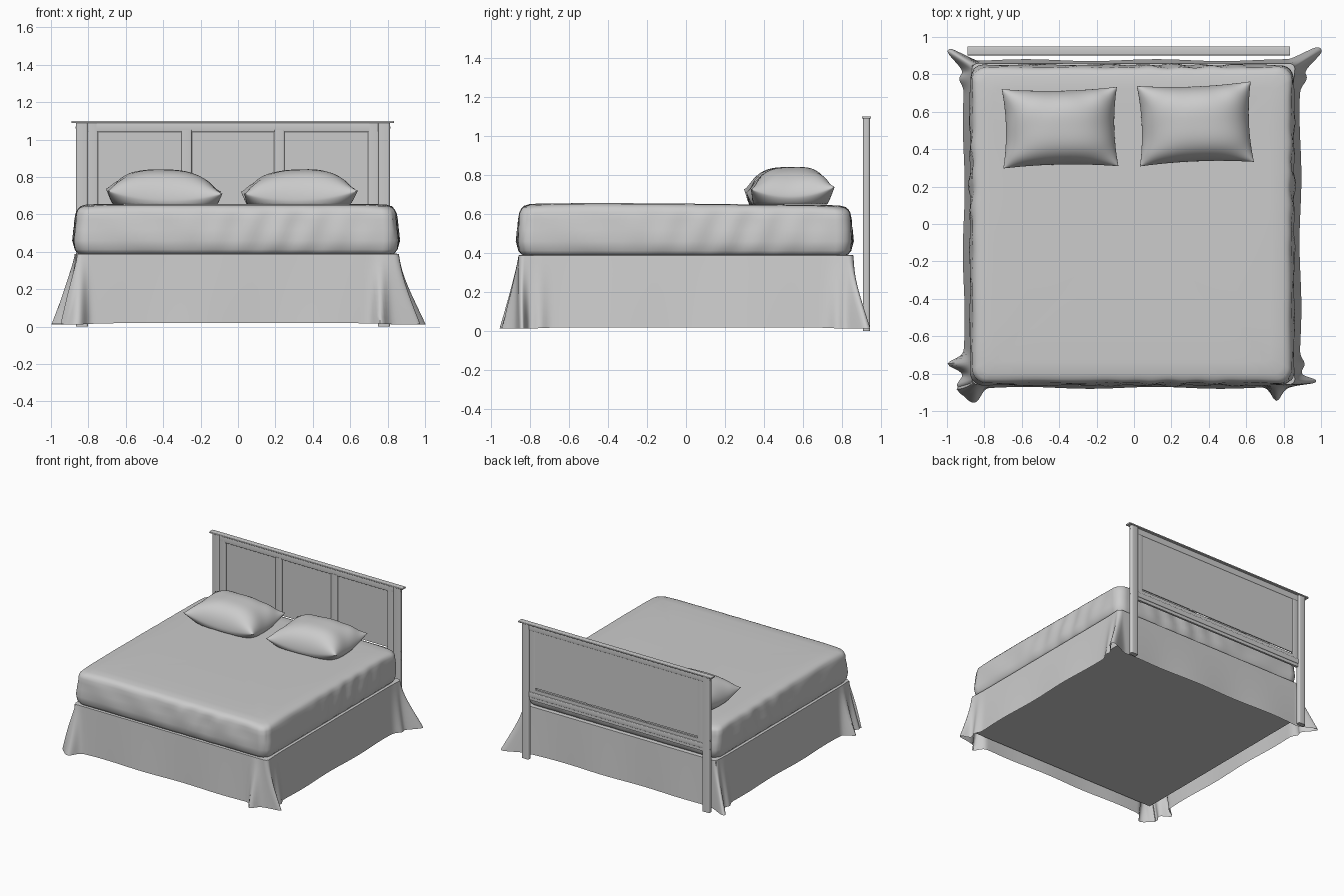
import bpy, bmesh, math
from math import sin, cos, exp, pi
from mathutils import Vector

cube = bpy.data.objects.get("Cube")
if cube:
    bpy.data.objects.remove(cube, do_unlink=True)

grey = bpy.data.materials.new("soft grey")
grey.use_nodes = True
grey.diffuse_color = (0.6, 0.6, 0.6, 1)
grey.node_tree.nodes["Principled BSDF"].inputs["Base Color"].default_value = (0.6, 0.6, 0.6, 1)


def finish(name, bm, smooth=40):
    bmesh.ops.recalc_face_normals(bm, faces=bm.faces)
    mesh = bpy.data.meshes.new(name)
    bm.to_mesh(mesh)
    bm.free()
    mesh.materials.append(grey)
    ob = bpy.data.objects.new(name, mesh)
    bpy.context.collection.objects.link(ob)
    bpy.ops.object.select_all(action='DESELECT')
    ob.select_set(True)
    bpy.context.view_layer.objects.active = ob
    bpy.ops.object.shade_smooth_by_angle(angle=math.radians(smooth))


def box(name, x0, x1, y0, y1, z0, z1, round_axis=None, bevel=0.0):
    """A box whose edges along one axis may be rounded."""
    bm = bmesh.new()
    bmesh.ops.create_cube(bm, size=1)
    for v in bm.verts:
        v.co = ((x0 + x1) / 2 + v.co.x * (x1 - x0),
                (y0 + y1) / 2 + v.co.y * (y1 - y0),
                (z0 + z1) / 2 + v.co.z * (z1 - z0))
    if bevel:
        def along(e):
            d = e.verts[0].co - e.verts[1].co
            return abs(d[round_axis]) > 0.99 * d.length
        bmesh.ops.bevel(bm, geom=[e for e in bm.edges if along(e)], offset=bevel,
                        segments=4, profile=0.5, affect='EDGES')
    finish(name, bm)


def rounded_ring(hx, hy, r, n=90, arc=12):
    """Points and normals around a rounded rectangle, denser near corners."""
    out = []
    signs = [(1, 1), (-1, 1), (-1, -1), (1, -1)]
    centres = [Vector((sx * (hx - r), sy * (hy - r))) for sx, sy in signs]
    for k, c in enumerate(centres):
        for i in range(arc + 1):
            a = k * pi / 2 + pi / 2 * i / arc
            nrm = Vector((cos(a), sin(a)))
            out.append((c + nrm * r, nrm))
        end = centres[(k + 1) % 4]
        for i in range(1, n):
            out.append((c.lerp(end, (1 - cos(pi * i / n)) / 2) + nrm * r, nrm))
    return out


def loft(name, rings, smooth=40, closed=True):
    bm = bmesh.new()
    loops = [[bm.verts.new(p) for p in ring] for ring in rings]
    for a, b in zip(loops, loops[1:]):
        for i in range(len(a)):
            j = (i + 1) % len(a)
            bm.faces.new((a[i], a[j], b[j], b[i]))
    bm.faces.new(loops[0])
    if closed:
        bm.faces.new(loops[-1])
    finish(name, bm, smooth)


def bump(x, centre, width, power=2):
    return exp(-abs((x - centre) / width) ** power)


# Mattress: rounded slab with slanting creases and drooping corners
def mattress_ring(z, inset, crease):
    pts = []
    for p, n in rounded_ring(0.86 - inset, 0.85 - inset, max(0.075 - inset * 0.5, 0.02)):
        s = p.x if abs(n.y) > 0.7 else p.y
        wave = sin(38 * s - 14 * z) * bump(s, 0.25, 0.35) + 0.5 * sin(17 * s + 20 * z + 1)
        q = p + n * wave * 0.006 * crease
        d = Vector((0.86 - abs(p.x), 0.85 - abs(p.y))).length
        top = max(z - 0.6, 0) * 20
        lift = top * (0.003 * sin(3 * p.y + 2.5) - 0.003 * p.y - 0.012 * bump(d, 0, 0.13))
        pts.append((q.x - 0.01, q.y - 0.006, z + lift))
    return pts


profile = [(0.386, 0.035, 0), (0.392, 0.015, 0.2), (0.412, 0, 0.6), (0.46, -0.008, 1),
           (0.52, -0.004, 1), (0.57, 0.002, 1), (0.605, 0.006, 0.7), (0.626, 0.014, 0.4),
           (0.64, 0.028, 0.2), (0.648, 0.055, 0), (0.651, 0.12, 0), (0.651, 0.3, 0),
           (0.651, 0.6, 0)]
loft("mattress", [mattress_ring(*p) for p in profile], 60)


# Bed skirt: open hanging cloth that flares into folds at the corners
def skirt_ring(t):
    pts = []
    f = t ** 1.2
    for p, n in rounded_ring(0.863 + 0.037 * t, 0.858 + 0.018 * t, 0.03):
        sx, sy = math.copysign(1, p.x), math.copysign(1, p.y)
        d = Vector((0.9 - abs(p.x), 0.878 - abs(p.y))).length
        on_front = abs(n.y) > 0.7
        if sy > 0:
            # Back corners: one broad knob with a softer side fold
            q = p + Vector((0.105 * sx, 0.068)) * f * bump(d, 0, 0.05, 4)
            q += n * f * 0.03 * bump(d, 0.1, 0.04) * (not on_front)
        else:
            # Front corners: a front fold, a corner fold and a side fold
            place = 0.13 if sx > 0 else 0.06
            reach = 0.075 if on_front else (0.025 if sx > 0 else 0.085)
            q = p + n * f * reach * bump(d, place if on_front else 0.13, 0.035)
            out = Vector((0.085, 0.02)) if sx > 0 else Vector((-0.045, -0.005))
            q += out * f * bump(d, 0, 0.055, 3)
        q += n * f * 0.005 * sin(9 * (p.x - p.y) + 2)
        pts.append((q.x - 0.01 * (1 - bump(d, 0, 0.1)), q.y,
                    0.388 - 0.37 * t - 0.006 * f * bump(d, 0.05, 0.1)))
    return pts


top = [(x * 0.985, y * 0.985, 0.39) for x, y, z in skirt_ring(0)]
loft("bed_skirt", [top] + [skirt_ring(i / 10) for i in range(11)], 50, closed=False)
box("bed_base", -0.866, 0.846, -0.851, 0.851, 0.1, 0.38)


# Pillows: domed cushions with pinched edges and drawn-out corners
def pillow(name, cx, cy, hx, hy, turn, lean):
    n = 36
    bm = bmesh.new()
    for side in (1, -1):
        grid = []
        for i in range(n + 1):
            row = []
            for j in range(n + 1):
                u, v = sin(pi / 2 * (2 * i / n - 1)), sin(pi / 2 * (2 * j / n - 1))
                x = u * hx * (1 - 0.06 * (1 - v * v) * u * u)
                y = v * hy * (1 - 0.07 * (1 - u * u) * v * v)
                puff = (max(1 - abs(u) ** 2.6, 0) * max(1 - abs(v) ** 3, 0)) ** 0.6
                fold = 0.005 * sin(9 * u * v + 5 * u + lean * 9) * puff * (u * u + v * v)
                seam = 0.68 + 0.045 * (u * v) ** 2 + 0.006 * v + lean * u
                if side > 0:
                    z = seam + 0.16 * puff + fold
                else:
                    z = max(seam - 0.1 * puff, 0.648)
                row.append(bm.verts.new((cx + x * cos(turn) - y * sin(turn),
                                         cy + x * sin(turn) + y * cos(turn), z)))
            grid.append(row)
        for i in range(n):
            for j in range(n):
                bm.faces.new((grid[i][j], grid[i + 1][j], grid[i + 1][j + 1], grid[i][j + 1]))
    bmesh.ops.remove_doubles(bm, verts=bm.verts, dist=0.0004)
    finish(name, bm, 80)


pillow("right_pillow", -0.395, 0.515, 0.308, 0.212, 0.02, -0.008)
pillow("left_pillow", 0.328, 0.535, 0.305, 0.215, 0.04, 0.008)

# Headboard: posts, stiles, rails, mullions, panel and cap
MID = -0.027
for side, name in ((-1, "right"), (1, "left")):
    def span(a, b):
        return sorted((MID + side * a, MID + side * b))
    box(name + "_post", *span(0.775, 0.84), 0.907, 0.943, 0, 1.09, 2, 0.012)
    box(name + "_stile", *span(0.722, 0.78), 0.91, 0.93, 0.48, 1.09, 2, 0.008)
    box(name + "_mullion", *span(0.22, 0.276), 0.908, 0.926, 0.58, 1.05, 2, 0.008)
    # Round plugs on the outer face of each post
    for z in (0.51, 0.58, 1.065):
        bm = bmesh.new()
        bmesh.ops.create_cone(bm, cap_ends=True, segments=12, radius1=0.006,
                              radius2=0.006, depth=0.004)
        for v in bm.verts:
            v.co = (MID + side * 0.84 + v.co.z, 0.925 + v.co.x, z + v.co.y)
        finish(name + "_post_plug", bm)
box("top_rail", MID - 0.775, MID + 0.775, 0.91, 0.932, 1.04, 1.09, 0, 0.006)
box("headboard_panel", MID - 0.775, MID + 0.775, 0.92, 0.928, 0.585, 1.085)
box("lower_rail", MID - 0.775, MID + 0.775, 0.914, 0.93, 0.48, 0.572)
box("lower_rail_moulding", MID - 0.775, MID + 0.775, 0.918, 0.938, 0.505, 0.545, 0, 0.006)
box("headboard_cap", MID - 0.862, MID + 0.862, 0.902, 0.949, 1.088, 1.1, 0, 0.005)
